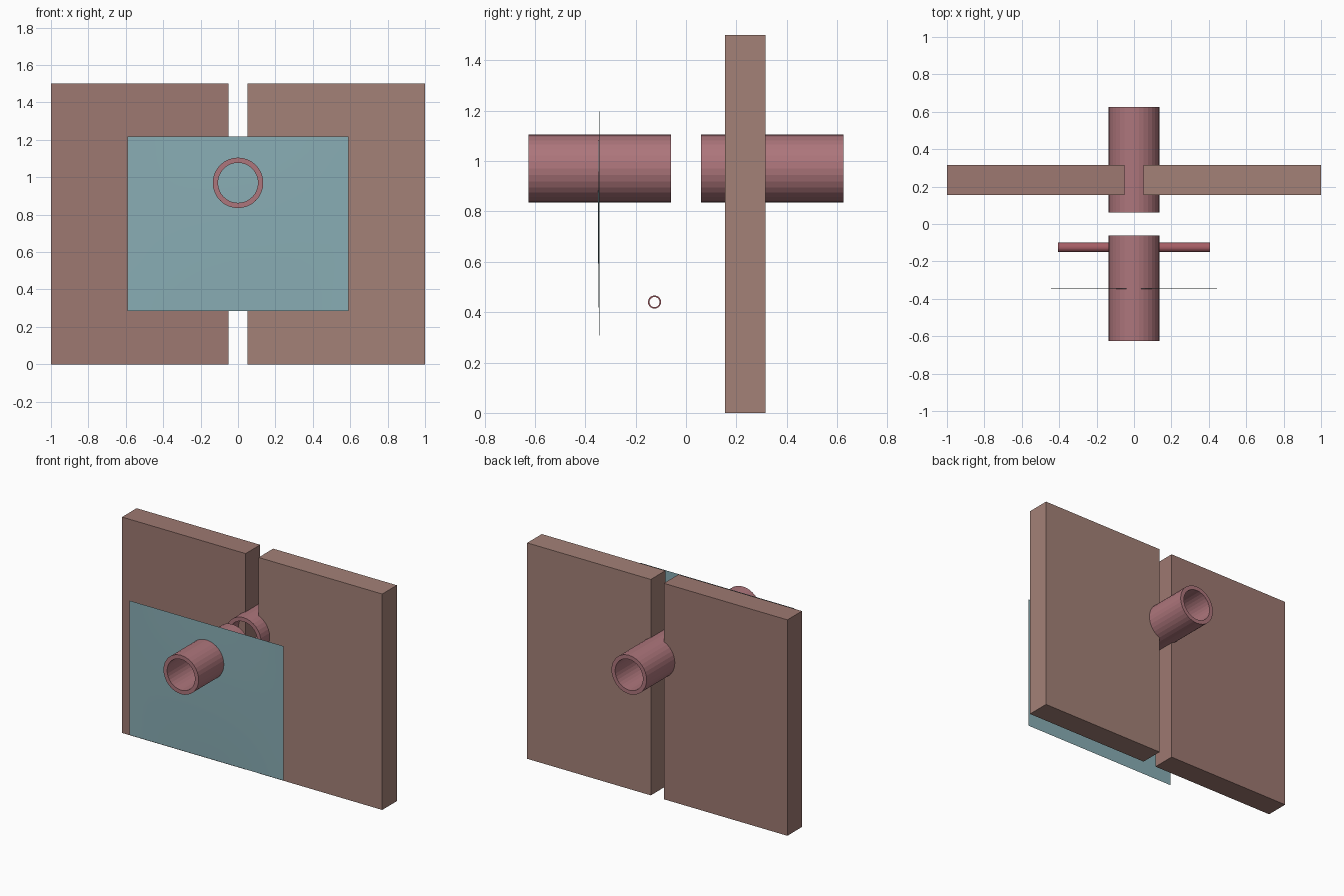
import bpy, bmesh, math
from mathutils import Matrix

if "Cube" in bpy.data.objects:
    bpy.data.objects.remove(bpy.data.objects["Cube"])


def material(name, rgb):
    m = bpy.data.materials.new(name)
    m.diffuse_color = (*rgb, 1)
    m.use_nodes = True
    m.node_tree.nodes["Principled BSDF"].inputs["Base Color"].default_value = m.diffuse_color
    return m


left_clay = material("left_clay", (0.34, 0.19, 0.165))
right_clay = material("right_clay", (0.37, 0.22, 0.185))
rose = material("rose", (0.42, 0.18, 0.20))
dark_rose = material("dark_rose", (0.38, 0.11, 0.13))
teal = material("teal", (0.25, 0.42, 0.46))


def finish(name, bm, mat):
    mesh = bpy.data.meshes.new(name)
    bm.to_mesh(mesh)
    bm.free()
    mesh.materials.append(mat)
    ob = bpy.data.objects.new(name, mesh)
    bpy.context.collection.objects.link(ob)
    return ob


def box(name, lo, hi, mat):
    bm = bmesh.new()
    size = [b - a for a, b in zip(lo, hi)]
    mid = [(a + b) / 2 for a, b in zip(lo, hi)]
    bmesh.ops.create_cube(bm, size=1, matrix=Matrix.Translation(mid) @ Matrix.Diagonal((*size, 1)))
    return finish(name, bm, mat)


def tube(name, centre, length, outer, inner, rotation, mat, sides=32):
    # spin a rectangular wall section around the tube axis
    bm = bmesh.new()
    h = length / 2
    section = [(inner, -h), (outer, -h), (outer, h), (inner, h)]
    rings = []
    for i in range(sides):
        a = 2 * math.pi * i / sides
        rings.append([bm.verts.new((r * math.cos(a), r * math.sin(a), z)) for r, z in section])
    for i in range(sides):
        p, q = rings[i], rings[(i + 1) % sides]
        for k in range(4):
            n = (k + 1) % 4
            bm.faces.new((p[k], q[k], q[n], p[n]))
    bmesh.ops.recalc_face_normals(bm, faces=bm.faces)
    ob = finish(name, bm, mat)
    ob.location = centre
    ob.rotation_euler = rotation
    return ob


# Two upright slabs with a narrow slot between them
box("left_slab", (-1, 0.155, 0), (-0.05, 0.315, 1.5), left_clay)
box("right_slab", (0.05, 0.155, 0), (1, 0.315, 1.5), right_clay)

# Front and back barrels along y
for name, y in (("front_barrel", -0.343), ("back_barrel", 0.343)):
    tube(name, (0, y, 0.97), 0.565, 0.135, 0.107, (math.pi / 2, 0, 0), rose)

# Thin cross rod along x
tube("cross_rod", (0, -0.125, 0.44), 0.81, 0.026, 0.02, (0, math.pi / 2, 0), dark_rose)

# Thin front sheet, very slightly bowed forward
bm = bmesh.new()
bmesh.ops.create_grid(bm, x_segments=16, y_segments=12, size=1,
                      matrix=Matrix.Rotation(math.pi / 2, 4, "X"))
for v in bm.verts:
    u, w = v.co.x, v.co.z
    v.co = (u * 0.592, -0.344 - 0.005 * (1 - u * u) * (1 - w * w), 0.752 + w * 0.467)
for f in bm.faces:
    f.smooth = True
finish("front_sheet", bm, teal)
